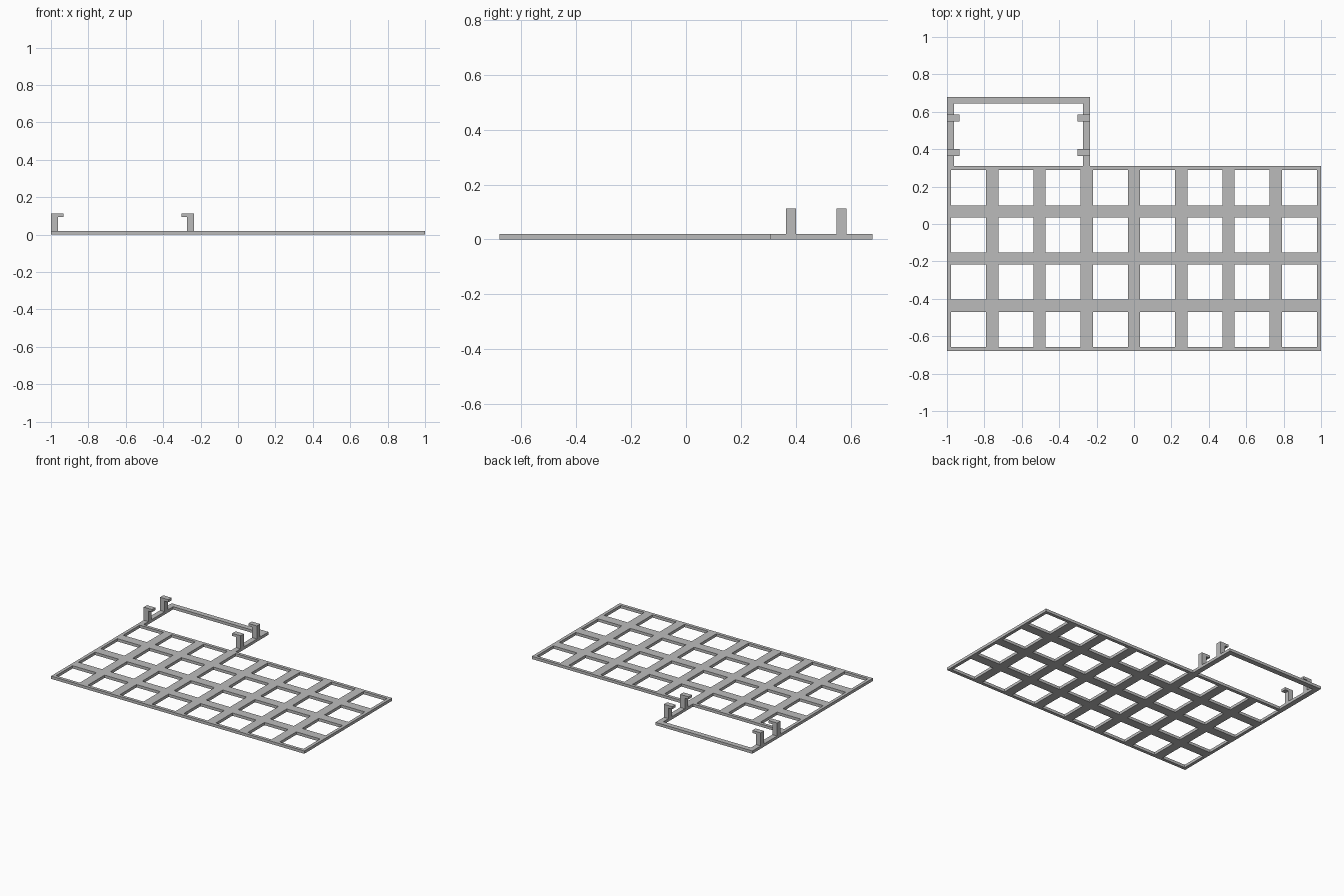
import bpy
import bmesh
from mathutils import Vector

cube = bpy.data.objects.get("Cube")
if cube:
    bpy.data.objects.remove(cube, do_unlink=True)

grey = bpy.data.materials.new("plain grey")
grey.use_nodes = True
grey.diffuse_color = (0.5, 0.5, 0.5, 1)
grey.node_tree.nodes["Principled BSDF"].inputs["Base Color"].default_value = (0.5, 0.5, 0.5, 1)

THICK = 0.02
PITCH, HOLE = 0.2525, 0.1875
COLS, ROWS = 8, 4
FRONT, SEAM, BACK = -0.68, 0.31, 0.68
BAR = 0.037                       # width of the bracket bars and posts
LEFT, RIGHT = -1.0, -0.235        # outer sides of the bracket


def finish(name, bm):
    bmesh.ops.recalc_face_normals(bm, faces=bm.faces)
    mesh = bpy.data.meshes.new(name)
    bm.to_mesh(mesh)
    bm.free()
    mesh.materials.append(grey)
    obj = bpy.data.objects.new(name, mesh)
    bpy.context.collection.objects.link(obj)
    return obj


def extrude(bm, faces, offset):
    new = bmesh.ops.extrude_face_region(bm, geom=faces)["geom"]
    verts = [v for v in new if isinstance(v, bmesh.types.BMVert)]
    bmesh.ops.translate(bm, verts=verts, vec=Vector(offset))


def prism(name, points, offset):
    bm = bmesh.new()
    face = bm.faces.new([bm.verts.new(p) for p in points])
    extrude(bm, [face], offset)
    return finish(name, bm)


def cuts(low, high, count):
    """Edges of the plate and of evenly spaced holes along one axis."""
    middle = (low + high) / 2
    edges = [low]
    for i in range(count):
        c = middle + (i - (count - 1) / 2) * PITCH
        edges += [c - HOLE / 2, c + HOLE / 2]
    return edges + [high]


# Grid plate: cells with both odd indices stay open
xs, ys = cuts(-1, 1, COLS), cuts(FRONT, SEAM, ROWS)
bm = bmesh.new()
verts = [[bm.verts.new((x, y, 0)) for y in ys] for x in xs]
for i in range(len(xs) - 1):
    for j in range(len(ys) - 1):
        if not (i % 2 and j % 2):
            bm.faces.new((verts[i][j], verts[i + 1][j],
                          verts[i + 1][j + 1], verts[i][j + 1]))
extrude(bm, bm.faces[:], (0, 0, THICK))
bmesh.ops.dissolve_limit(bm, angle_limit=0.01, verts=bm.verts[:], edges=bm.edges[:])
finish("grid_plate", bm)

# U-shaped bracket behind the plate
outline = [(LEFT, SEAM), (LEFT, BACK), (RIGHT, BACK), (RIGHT, SEAM),
           (RIGHT - BAR, SEAM), (RIGHT - BAR, BACK - BAR),
           (LEFT + BAR, BACK - BAR), (LEFT + BAR, SEAM)]
prism("bracket_frame", [(x, y, 0) for x, y in outline], (0, 0, THICK))

# Four hooked clips, facing inward in pairs
TOP, LIP, REACH = 0.113, 0.018, 0.066
hook = [(0, THICK), (BAR, THICK), (BAR, TOP - LIP),
        (REACH, TOP - LIP), (REACH, TOP), (0, TOP)]
for side, edge, way in (("right", LEFT, 1), ("left", RIGHT, -1)):
    for place, y in (("front", 0.383), ("back", 0.567)):
        prism(f"{place}_{side}_clip",
              [(edge + way * x, y - BAR / 2, z) for x, z in hook], (0, BAR, 0))
